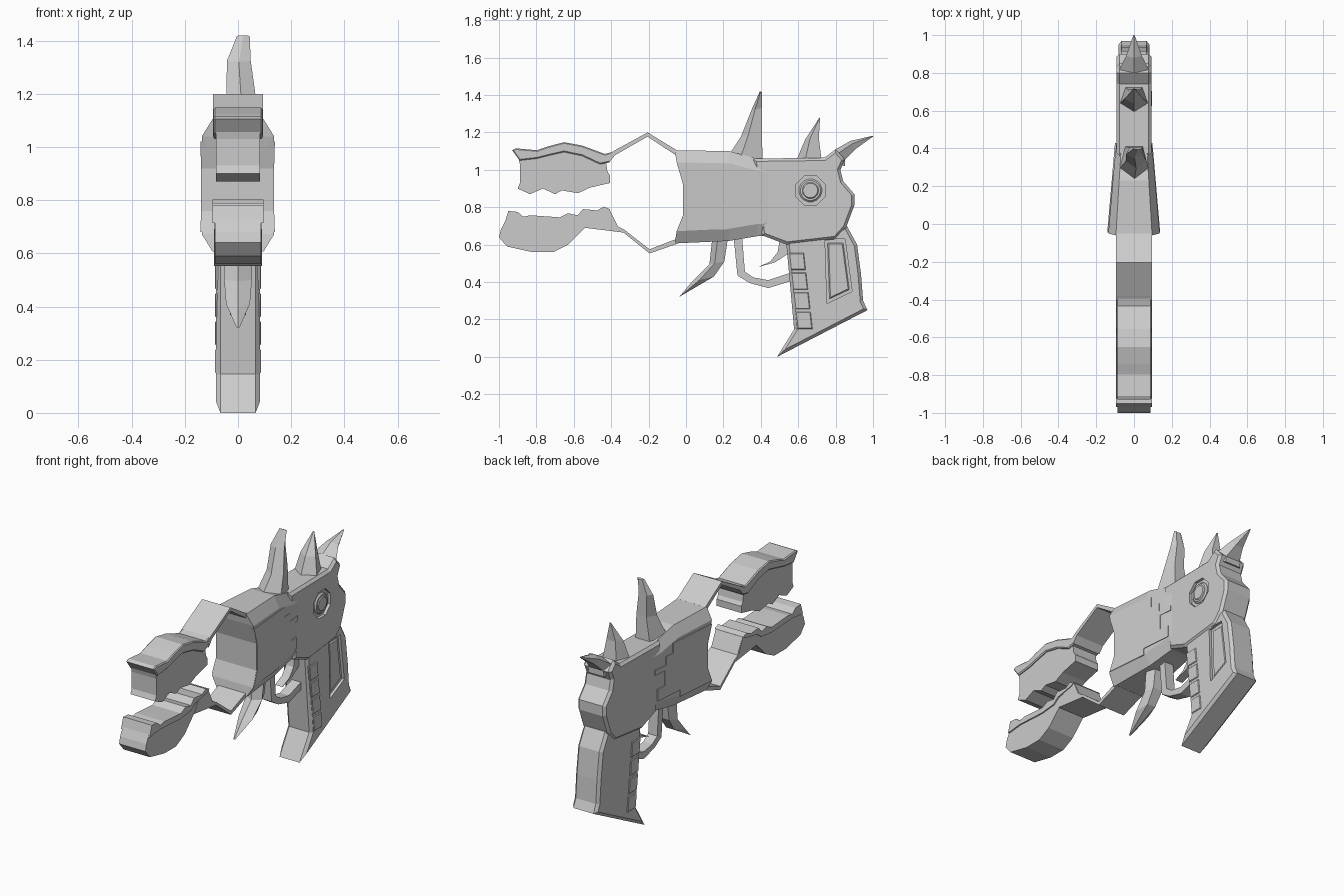
import bpy, bmesh
from mathutils import Vector

TAPER, Y0 = 0.0865, -0.06      # flank narrowing of the front housing


def finish(name, bm):
    bmesh.ops.recalc_face_normals(bm, faces=bm.faces)
    me = bpy.data.meshes.new(name)
    bm.to_mesh(me)
    bm.free()
    ob = bpy.data.objects.new(name, me)
    bpy.context.collection.objects.link(ob)
    return ob


def prism(name, pts, x0, x1, bevel=0.0, taper=0.0):
    """Side profile (y, z) extruded across x, with optional chamfered rims."""
    bm = bmesh.new()
    a = [bm.verts.new((x0, y, z)) for y, z in pts]
    b = [bm.verts.new((x1, y, z)) for y, z in pts]
    caps = [bm.faces.new(a), bm.faces.new(b)]
    for i in range(len(pts)):
        j = (i + 1) % len(pts)
        bm.faces.new((a[i], a[j], b[j], b[i]))
    bmesh.ops.recalc_face_normals(bm, faces=bm.faces)
    if bevel:
        rim = list({e for f in caps for e in f.edges})
        bmesh.ops.bevel(bm, geom=rim, offset=bevel, segments=1,
                        affect='EDGES', clamp_overlap=True)
    for v in bm.verts:
        v.co.x -= taper * (v.co.y - Y0)
    return finish(name, bm)


def loft(name, rings, strip_front=False):
    bm = bmesh.new()
    vr = [[bm.verts.new(p) for p in r] for r in rings]
    n = len(vr[0])
    for r, s in zip(vr, vr[1:]):
        for i in range(n):
            j = (i + 1) % n
            bm.faces.new((r[i], r[j], s[j], s[i]))
    if strip_front:
        f = vr[0]
        for i in range(n // 2 - 1):
            bm.faces.new((f[i], f[i + 1], f[n - 2 - i], f[n - 1 - i]))
    else:
        bm.faces.new(vr[0])
    bm.faces.new(vr[-1])
    return finish(name, bm)


def spike(name, sections):
    """Each section: front point, back point, half width, x centre."""
    rings = []
    for a, b, w, cx in sections:
        a, b = Vector(a), Vector(b)
        m = a.lerp(b, 0.35)
        rings.append([(cx, *a), (cx + w, *m), (cx + .6 * w, *b),
                      (cx - .6 * w, *b), (cx - w, *m)])
    return loft(name, rings)


def carve(ob, cutter):
    cutter.hide_render = True
    m = ob.modifiers.new("recess", 'BOOLEAN')
    m.operation, m.object, m.solver = 'DIFFERENCE', cutter, 'EXACT'
    bpy.context.view_layer.objects.active = ob
    bpy.ops.object.modifier_apply(modifier=m.name)
    bpy.data.objects.remove(cutter)


def disc(name, y, z, r, x0, x1, sides, bevel=0.0):
    import math
    pts = [(y + r * math.cos(2 * math.pi * (i + .5) / sides),
            z + r * math.sin(2 * math.pi * (i + .5) / sides)) for i in range(sides)]
    return prism(name, pts, x0, x1, bevel)


# Front housing: tapered, chamfered box with a concave front
rings = []
for y, w, top, bot, dip in [(-.06, .137, 1.105, .607, 1), (.23, .112, 1.10, .62, 0),
                            (.38, .099, 1.06, .645, 0), (.47, .088, 1.05, .65, 0)]:
    half = [(.7 * w, 0, top), (w, .01, top - .065), (w, .045, .92),
            (w, .045, .76), (w, .01, bot + .065), (.7 * w, 0, bot)]
    half = [(x - TAPER * dy * dip, y + dy * dip, z) for x, dy, z in half]
    rings.append(half + [(-x, yy, z) for x, yy, z in reversed(half)])
loft("front_housing", rings, strip_front=True)

# Stepped plates on the flanks
steps = [(-.045, 1.02), (-.012, .92), (-.012, .76), (-.045, .68), (.22, .68), (.22, .72),
         (.41, .72), (.41, .79), (.35, .79), (.35, .88), (.43, .88), (.43, .91),
         (.34, .91), (.34, .96), (.28, .96), (.28, 1.02)]
prism("right_flank_plate", steps, .12, .140, taper=TAPER)
prism("left_flank_plate", steps, -.143, -.12, taper=-TAPER)

# Rear frame
frame = prism("rear_frame", [
    (.36, 1.06), (.74, 1.065), (.80, 1.11), (.85, 1.055), (.825, 1.0), (.84, .94),
    (.90, .87), (.90, .81), (.855, .69), (.80, .63), (.54, .60), (.406, .65)],
    -.092, .092, .015)
carve(frame, disc("dial_cutter", .665, .89, .085, .075, .2, 8))
disc("dial_ring", .665, .89, .062, .07, .09, 16, .008)
disc("dial_cap", .665, .89, .045, .07, .095, 16, .006)

# Grip with side window and front pads
grip = prism("grip", [
    (.535, .62), (.86, .70), (.915, .60), (.936, .44), (.947, .30), (.97, .25),
    (.487, 0), (.578, .147), (.555, .40)], -.082, .082, .016)
carve(grip, prism("window_cutter", [(.743, .63), (.85, .63), (.888, .35), (.754, .286)],
                  .066, .2))
prism("grip_window_panel", [(.757, .61), (.84, .61), (.873, .36), (.767, .31)],
      .05, .072, .006)
for i in range(4):
    z, dy = .555 - .105 * i, .012 * i
    for s in (-1, 1):
        prism(f"grip_pad_{i}_{'right' if s > 0 else 'left'}", [
            (.55 + dy, z), (.63 + dy, z), (.64 + dy, z - .09), (.56 + dy, z - .09)],
            s * .07, s * .087, .004)

# Jaws
prism("upper_jaw", [
    (-.90, 1.08), (-.74, 1.10), (-.652, 1.12), (-.556, 1.10), (-.43, 1.06), (-.42, .99),
    (-.406, .97), (-.406, .93), (-.513, .905), (-.577, .875), (-.663, .89), (-.70, .87),
    (-.765, .90), (-.834, .87), (-.90, .90), (-.888, .93), (-.888, 1.03)], -.082, .082)
prism("upper_jaw_cap", [
    (-.93, 1.105), (-.91, 1.115), (-.797, 1.105), (-.74, 1.125), (-.652, 1.148),
    (-.556, 1.13), (-.433, 1.085), (-.38, 1.10), (-.41, 1.04), (-.46, 1.03),
    (-.556, 1.075), (-.652, 1.095), (-.74, 1.075), (-.80, 1.06), (-.89, 1.05)],
    -.093, .093, .006)
prism("lower_jaw", [
    (-.95, .76), (-.83, .74), (-.674, .73), (-.58, .74), (-.55, .77), (-.475, .765),
    (-.41, .79), (-.36, .69), (-.54, .69), (-.63, .60), (-.71, .56), (-.82, .56),
    (-.957, .59), (-1.0, .64), (-.99, .68), (-.97, .72)], -.087, .087)
prism("lower_jaw_lip", [
    (-.95, .78), (-.90, .775), (-.87, .75), (-.83, .757), (-.674, .746), (-.63, .768),
    (-.58, .757), (-.55, .79), (-.475, .783), (-.44, .803), (-.405, .79), (-.43, .775),
    (-.54, .755), (-.58, .725), (-.68, .715), (-.87, .725), (-.97, .715)],
    -.095, .095)

# Bent plates joining the jaws to the housing
prism("upper_link", [(-.42, 1.08), (-.38, 1.105), (-.205, 1.20), (-.05, 1.105),
                     (-.05, 1.075), (-.205, 1.178), (-.38, 1.078), (-.41, 1.04)],
      -.094, .094)
prism("lower_link", [(-.41, .79), (-.37, .70), (-.33, .68), (-.195, .575), (-.04, .635),
                     (-.04, .607), (-.195, .553), (-.335, .665), (-.54, .69), (-.50, .765)],
      -.09, .09)

# Horns and spikes
spike("tall_horn", [((.23, 1.08), (.41, 1.05), .078, 0), ((.295, 1.18), (.405, 1.2), .055, .012),
                    ((.35, 1.32), (.405, 1.33), .045, .003), ((.395, 1.42), (.405, 1.415), .024, .02)])
spike("short_horn", [((.59, 1.05), (.725, 1.05), .076, 0), ((.636, 1.16), (.71, 1.17), .05, 0),
                     ((.714, 1.28), (.717, 1.28), .004, 0)])
spike("rear_horn", [((.73, 1.05), (.85, 1.02), .088, 0), ((.80, 1.11), (.85, 1.055), .078, 0),
                    ((.88, 1.155), (.905, 1.11), .042, 0), ((.998, 1.182), (1.0, 1.178), .004, 0)])
spike("under_spike", [((.14, .63), (.225, .64), .055, 0), ((.125, .495), (.205, .51), .052, 0),
                      ((.03, .40), (.15, .43), .045, 0), ((-.037, .32), (-.03, .325), .006, 0)])

# Trigger and guard
prism("trigger_guard", [
    (.255, .64), (.275, .435), (.34, .395), (.44, .368), (.56, .405), (.56, .45),
    (.44, .41), (.36, .425), (.315, .455), (.30, .64)], -.03, .03)
prism("trigger", [(.50, .62), (.49, .56), (.45, .51), (.385, .48), (.475, .505),
                  (.56, .56), (.56, .62)], -.025, .025)
